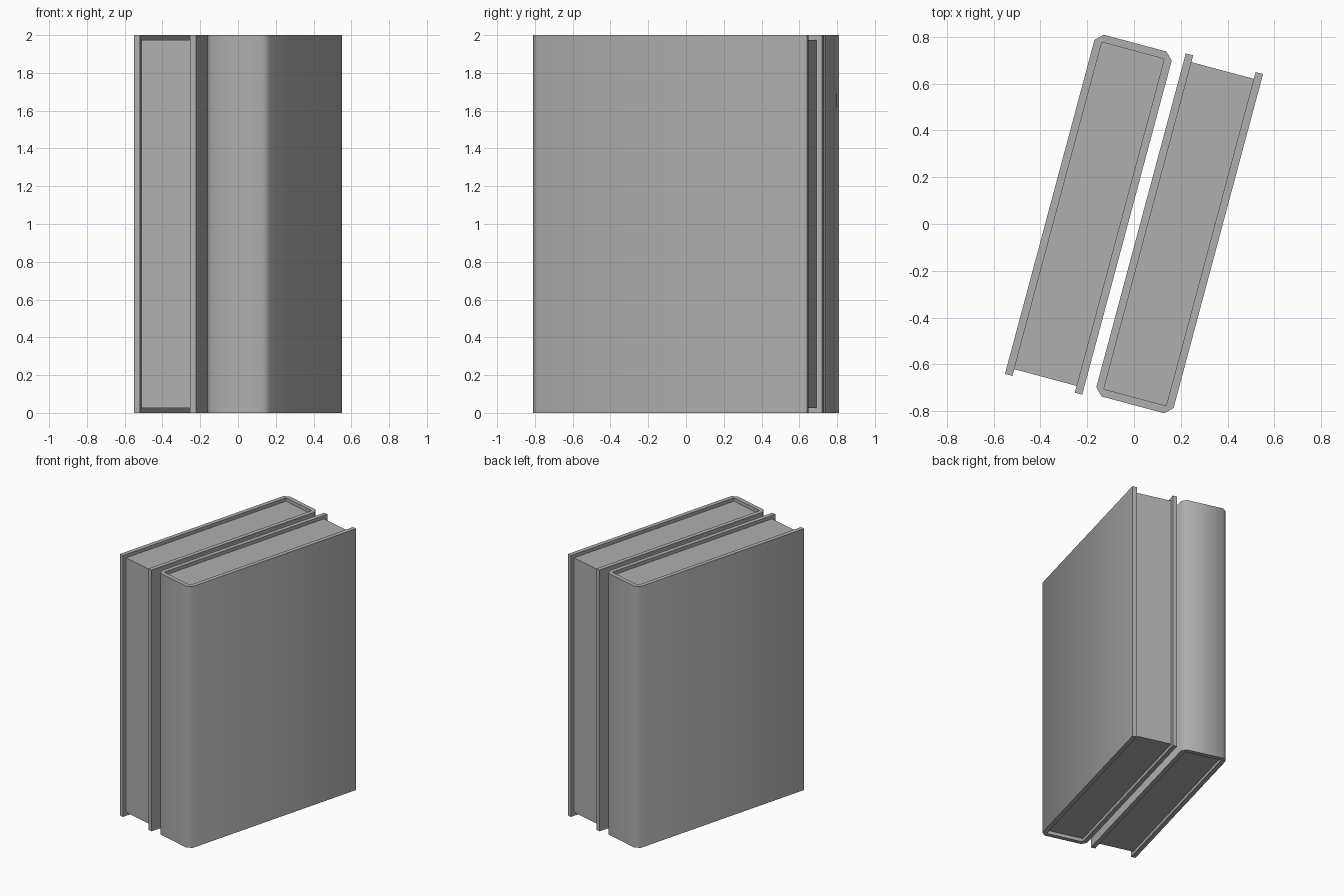
import bpy, bmesh, math

if "Cube" in bpy.data.objects:
    bpy.data.objects.remove(bpy.data.objects["Cube"])

X0, X1 = 0.025, 0.367      # outer faces of the two boards
Y0, Y1 = -0.748, 0.762     # spine and board tips
T, C = 0.033, 0.032        # board thickness, spine corner chamfer
PAGE_END = 0.732
HEIGHT, INSET = 2.0, 0.026

# Mid grey for the whole model
grey = bpy.data.materials.new("grey")
grey.diffuse_color = (0.43, 0.43, 0.43, 1)
grey.use_nodes = True
grey.node_tree.nodes["Principled BSDF"].inputs["Base Color"].default_value = grey.diffuse_color


def prism(name, profile, z0, z1, angle, smooth=False):
    bm = bmesh.new()
    base = bm.faces.new([bm.verts.new((x, y, z0)) for x, y in profile])
    top = bmesh.ops.extrude_face_region(bm, geom=[base])["geom"]
    bmesh.ops.translate(bm, vec=(0, 0, z1 - z0),
                        verts=[v for v in top if isinstance(v, bmesh.types.BMVert)])
    bmesh.ops.recalc_face_normals(bm, faces=bm.faces)
    mesh = bpy.data.meshes.new(name)
    bm.to_mesh(mesh)
    bm.free()
    mesh.materials.append(grey)
    obj = bpy.data.objects.new(name, mesh)
    bpy.context.collection.objects.link(obj)
    obj.rotation_euler.z = angle
    if smooth:
        bpy.ops.object.select_all(action='DESELECT')
        obj.select_set(True)
        bpy.context.view_layer.objects.active = obj
        bpy.ops.object.shade_smooth_by_angle(angle=math.radians(60))
    return obj


# U-shaped cover: two boards joined by a spine with softened corners
cover = [(X0, Y1), (X0, Y0 + C), (X0 + C, Y0), (X1 - C, Y0), (X1, Y0 + C), (X1, Y1),
         (X1 - T, Y1), (X1 - T, Y0 + T), (X0 + T, Y0 + T), (X0 + T, Y1)]
# Page block filling the cover, short of the board edges
pages = [(X0 + T, Y0 + T), (X1 - T, Y0 + T), (X1 - T, PAGE_END), (X0 + T, PAGE_END)]

# Two books, the second turned half a circle around the centre
for side, degrees in (("right", -15), ("left", 165)):
    a = math.radians(degrees)
    prism(side + "_book_cover", cover, 0, HEIGHT, a, smooth=True)
    prism(side + "_book_pages", pages, INSET, HEIGHT - INSET, a)
